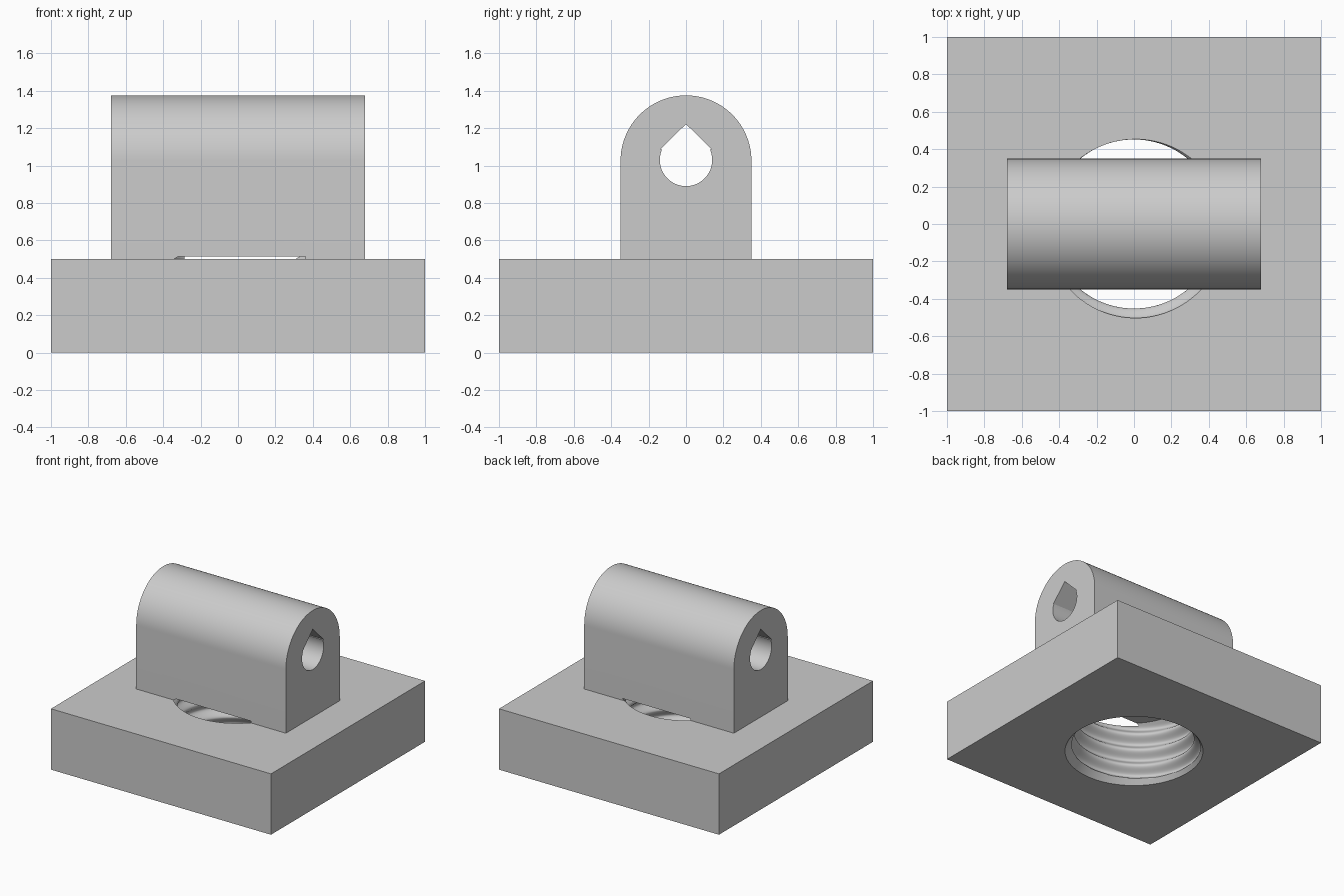
import bpy, bmesh, math
from math import cos, sin, pi, radians

cube = bpy.data.objects.get("Cube")
if cube:
    bpy.data.objects.remove(cube, do_unlink=True)

# One plain grey for the whole model
GREY = (0.6, 0.6, 0.6, 1)
grey = bpy.data.materials.new("plain grey")
grey.use_nodes = True
grey.diffuse_color = GREY
grey.node_tree.nodes["Principled BSDF"].inputs["Base Color"].default_value = GREY


def add_object(name, bm):
    bmesh.ops.recalc_face_normals(bm, faces=bm.faces)
    mesh = bpy.data.meshes.new(name)
    bm.to_mesh(mesh)
    bm.free()
    mesh.materials.append(grey)
    obj = bpy.data.objects.new(name, mesh)
    bpy.context.collection.objects.link(obj)
    return obj


def prism(name, profile, half):
    """Extrude a (y, z) profile along x from -half to half."""
    bm = bmesh.new()
    face = bm.faces.new([bm.verts.new((-half, y, z)) for y, z in profile])
    new = bmesh.ops.extrude_face_region(bm, geom=[face])["geom"]
    verts = [g for g in new if isinstance(g, bmesh.types.BMVert)]
    bmesh.ops.translate(bm, verts=verts, vec=(2 * half, 0, 0))
    return add_object(name, bm)


def arc(radius, z, start, end, count):
    angles = [radians(start + (end - start) * i / count) for i in range(count + 1)]
    return [(radius * cos(a), z + radius * sin(a)) for a in angles]


def select_only(obj):
    bpy.ops.object.select_all(action='DESELECT')
    obj.select_set(True)
    bpy.context.view_layer.objects.active = obj


def cut(obj, cutter):
    mod = obj.modifiers.new("cut", 'BOOLEAN')
    mod.operation = 'DIFFERENCE'
    mod.solver = 'EXACT'
    mod.object = cutter
    select_only(obj)
    bpy.ops.object.modifier_apply(modifier=mod.name)


def thread_radius(angle, z):
    """Rounded right-hand thread with a chamfered mouth at the bottom."""
    turn = angle + radians(30) - 2 * pi * (z - TOP) / PITCH
    return max(0.478 + 0.026 * cos(turn), 0.52 - 0.8 * z)


# Threaded cutter, reaching just above the plate
TOP, BOTTOM, PITCH = 0.515, -0.03, 0.135
ROWS, SIDES = 120, 96
bm = bmesh.new()
rings = []
for row in range(ROWS + 1):
    z = BOTTOM + (TOP - BOTTOM) * row / ROWS
    ring = []
    for i in range(SIDES):
        a = 2 * pi * i / SIDES
        r = thread_radius(a, z)
        ring.append(bm.verts.new((r * cos(a), r * sin(a), z)))
    rings.append(ring)
for low, high in zip(rings, rings[1:]):
    for i in range(SIDES):
        j = (i + 1) % SIDES
        bm.faces.new((low[i], low[j], high[j], high[i]))
bm.faces.new(rings[0])
bm.faces.new(rings[-1])
bmesh.ops.triangulate(bm, faces=[f for f in bm.faces if len(f.verts) == 4])
thread_cutter = add_object("thread_cutter", bm)

# Square base plate
base = prism("base_plate", [(-1, 0), (1, 0), (1, 0.5), (-1, 0.5)], 1)

# Round-topped bar across the plate
bar = prism("arched_bar", [(-0.35, 0.5), (0.35, 0.5)] + arc(0.35, 1.025, 0, 180, 64), 0.68)

# Teardrop cross hole with a pointed roof
drop = [(0.138, 1.085), (0, 1.222), (-0.138, 1.085)] + arc(0.14, 1.03, 157, 383, 48)
drop_cutter = prism("teardrop_cutter", drop, 0.8)

cut(base, thread_cutter)
cut(bar, thread_cutter)
cut(bar, drop_cutter)
for helper in (thread_cutter, drop_cutter):
    bpy.data.objects.remove(helper, do_unlink=True)

# Smooth the curved walls, keep the edges sharp
for obj in (base, bar):
    select_only(obj)
    bpy.ops.object.shade_smooth_by_angle(angle=radians(30))
